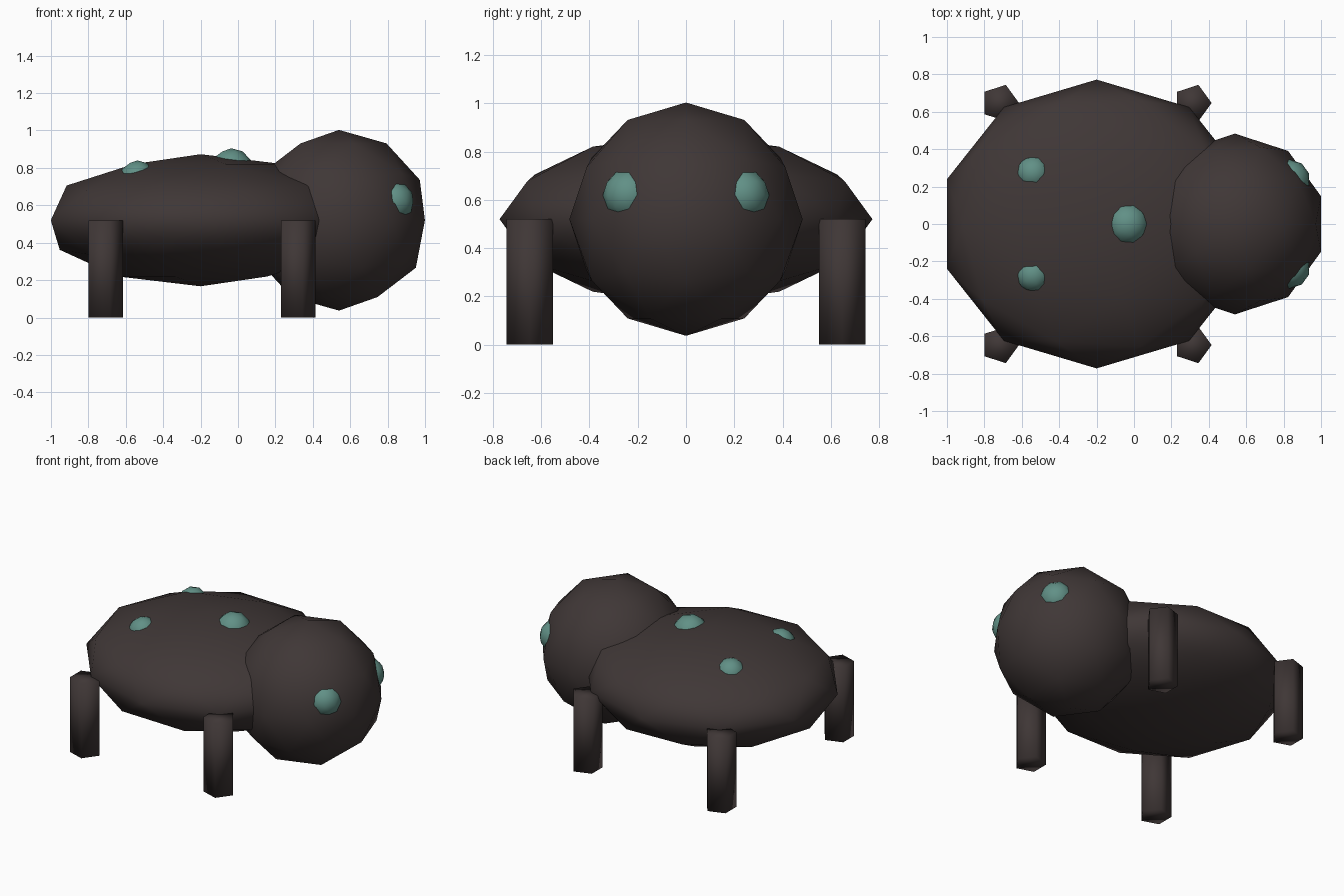
import bpy
import math

if "Cube" in bpy.data.objects:
    bpy.data.objects.remove(bpy.data.objects["Cube"])


def material(name, rgb):
    m = bpy.data.materials.new(name)
    m.diffuse_color = (*rgb, 1.0)
    m.use_nodes = True
    m.node_tree.nodes["Principled BSDF"].inputs["Base Color"].default_value = m.diffuse_color
    return m


DARK = material("dark_brown", (0.05, 0.038, 0.037))
TEAL = material("muted_teal", (0.12, 0.28, 0.24))


def finish(name, mat):
    obj = bpy.context.object
    obj.name = name
    obj.data.materials.append(mat)
    bpy.ops.object.shade_smooth()
    return obj


def ball(name, loc, size, mat):
    """Low-poly smooth ball with half-sizes given per axis."""
    bpy.ops.mesh.primitive_ico_sphere_add(subdivisions=2, radius=1, location=loc)
    bpy.context.object.scale = size
    return finish(name, mat)


# Body and head
ball("body", (-0.2, 0, 0.52), (0.842, 0.772, 0.353), DARK)
ball("head", (0.54, 0, 0.52), (0.483, 0.483, 0.483), DARK)

# Five-sided legs, one corner pointing forward
LEG_H = 0.52
for x, end in ((0.313, "front"), (-0.717, "back")):
    for s, side in ((-1, "right"), (1, "left")):
        bpy.ops.mesh.primitive_cylinder_add(
            vertices=5, radius=0.102, depth=LEG_H,
            location=(x, s * 0.647, LEG_H / 2), rotation=(0, 0, -math.pi / 2))
        leg = finish(f"{end}_{side}_leg", DARK)
        # Turn the corner exactly onto the +x direction
        v = leg.data.vertices[0].co
        leg.rotation_euler.z = -math.atan2(v.y, v.x)

# Eyes and back spots, sunk into the surfaces
for s, side in ((-1, "right"), (1, "left")):
    ball(f"{side}_eye", (0.832, s * 0.235, 0.62), (0.11,) * 3, TEAL)
    ball(f"{side}_back_spot", (-0.538, s * 0.272, 0.745), (0.095,) * 3, TEAL)
ball("middle_back_spot", (-0.035, 0, 0.79), (0.115,) * 3, TEAL)
